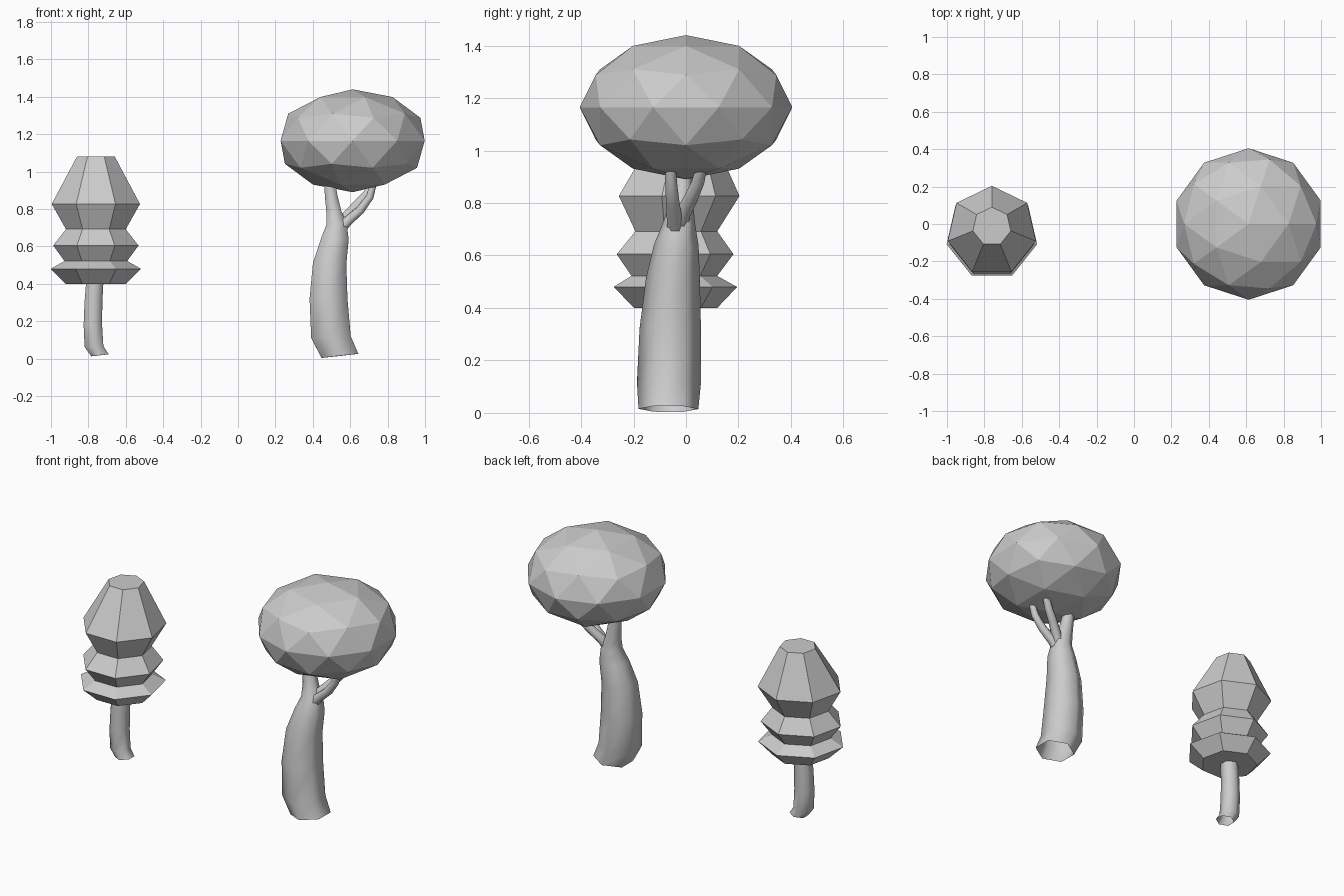
import bpy, bmesh
from math import sin, cos, pi
from mathutils import Vector

if "Cube" in bpy.data.objects:
    bpy.data.objects.remove(bpy.data.objects["Cube"])


def make_object(name, bm, smooth=False):
    bmesh.ops.recalc_face_normals(bm, faces=bm.faces)
    me = bpy.data.meshes.new(name)
    bm.to_mesh(me)
    bm.free()
    ob = bpy.data.objects.new(name, me)
    bpy.context.collection.objects.link(ob)
    for p in me.polygons:
        p.use_smooth = smooth
    return ob


def bridge(bm, rings):
    n = len(rings[0])
    for a, b in zip(rings, rings[1:]):
        for i in range(n):
            j = (i + 1) % n
            bm.faces.new((a[i], a[j], b[j], b[i]))


def tube(name, path, sides, lean):
    """Open tapered tube through (x, y, z, radius); lean tilts rings to the path."""
    bm = bmesh.new()
    pts = [Vector(p[:3]) for p in path]
    rings = []
    for k, (x, y, z, r) in enumerate(path):
        t = (pts[min(k + 1, len(pts) - 1)] - pts[max(k - 1, 0)]).normalized()
        normal = Vector((0, 0, 1)).lerp(t, lean)
        q = Vector((0, 0, 1)).rotation_difference(normal)
        ring = []
        for i in range(sides):
            a = pi / 2 + 2 * pi * i / sides
            ring.append(bm.verts.new(pts[k] + q @ Vector((r * cos(a), r * sin(a), 0))))
        rings.append(ring)
    bridge(bm, rings)
    return make_object(name, bm, True)


# Round tree: faceted crown
bpy.ops.mesh.primitive_ico_sphere_add(subdivisions=2, radius=0.405, location=(0.613, 0, 1.165))
crown = bpy.context.object
crown.name = "round_crown"
crown.scale.z = 0.275 / 0.405

# Round tree: trunk that narrows into the main branch
tube("large_trunk", [
    (0.545, -0.067, 0.015, 0.114), (0.497, -0.065, 0.115, 0.122),
    (0.484, -0.060, 0.32, 0.117), (0.490, -0.050, 0.51, 0.103),
    (0.518, -0.037, 0.64, 0.085), (0.528, -0.027, 0.72, 0.062),
    (0.512, -0.018, 0.79, 0.046), (0.497, -0.012, 0.88, 0.038),
    (0.488, -0.010, 0.96, 0.034)], 6, 0.25)

# Round tree: two curved side branches
tube("front_branch", [
    (0.530, -0.040, 0.67, 0.034), (0.585, -0.043, 0.735, 0.030),
    (0.655, -0.050, 0.795, 0.026), (0.705, -0.056, 0.865, 0.023),
    (0.728, -0.060, 0.95, 0.020)], 6, 1)
tube("back_branch", [
    (0.530, -0.035, 0.68, 0.034), (0.580, -0.012, 0.76, 0.030),
    (0.635, 0.020, 0.82, 0.027), (0.690, 0.046, 0.88, 0.024),
    (0.725, 0.062, 0.95, 0.021)], 6, 1)

# Small tree: seven-sided tiered crown (z, radius, y centre)
bm = bmesh.new()
rings = []
for z, r, cy in [(0.40, 0.166, -0.047), (0.48, 0.248, -0.053), (0.522, 0.172, -0.053),
                 (0.605, 0.234, -0.053), (0.692, 0.164, -0.045), (0.827, 0.242, -0.038),
                 (1.08, 0.104, -0.014)]:
    rings.append([bm.verts.new((-0.76 + r * cos(pi / 2 + 2 * pi * i / 7),
                                cy + r * sin(pi / 2 + 2 * pi * i / 7), z)) for i in range(7)])
bridge(bm, rings)
bm.faces.new(rings[0])
bm.faces.new(rings[-1])
make_object("tiered_crown", bm)

# Small tree: thin bent trunk
tube("small_trunk", [
    (-0.738, -0.055, 0.018, 0.054), (-0.770, -0.054, 0.065, 0.058),
    (-0.776, -0.052, 0.18, 0.057), (-0.773, -0.050, 0.30, 0.055),
    (-0.765, -0.048, 0.42, 0.053)], 6, 0.2)
